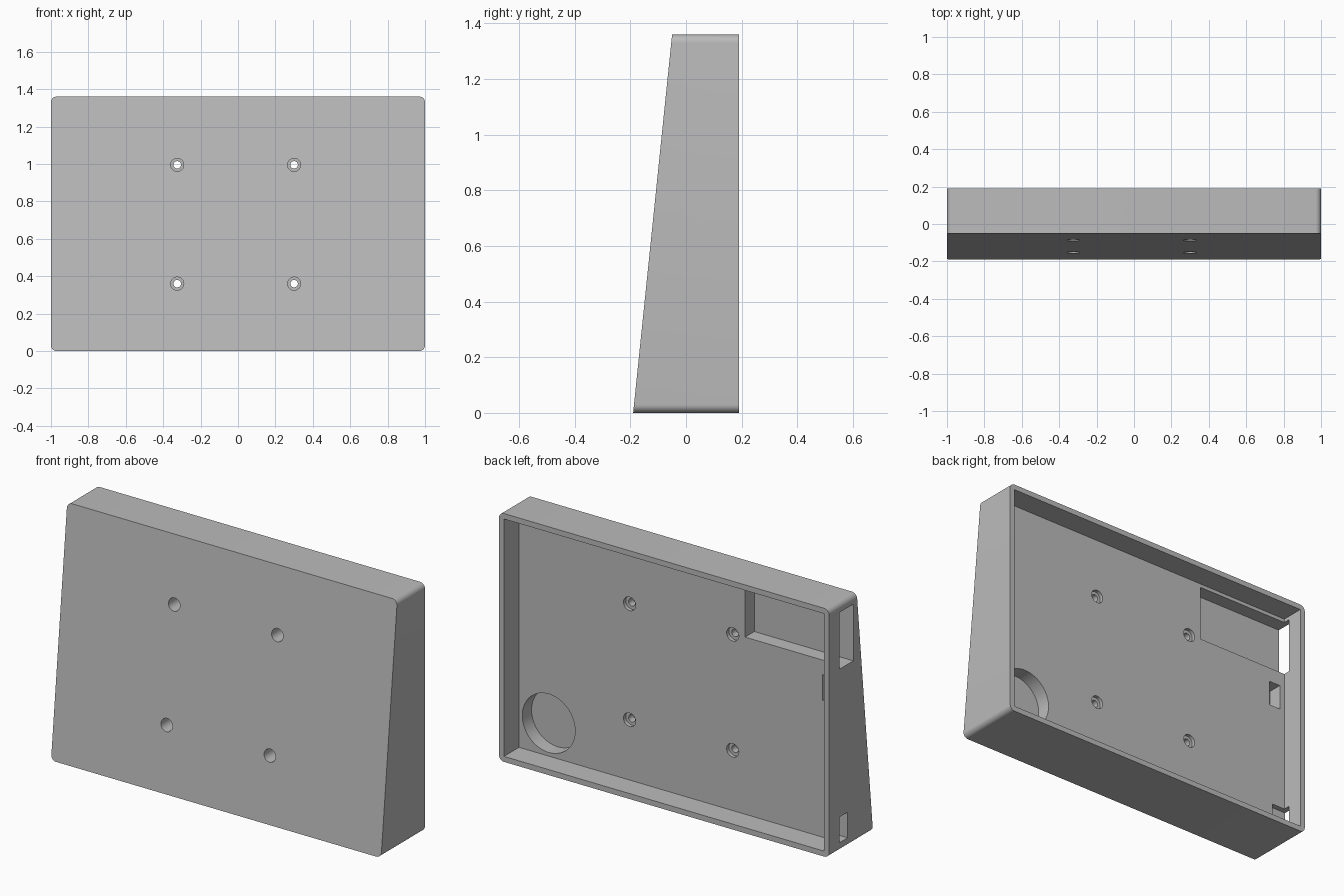
import bpy, bmesh, math
from mathutils import Matrix

if "Cube" in bpy.data.objects:
    bpy.data.objects.remove(bpy.data.objects["Cube"], do_unlink=True)

W, H, BACK, WALL, R = 1.0, 1.36, 0.19, 0.03, 0.03
FLOOR, POCKET = 0.06, -0.02

grey = bpy.data.materials.new("plain grey")
grey.use_nodes = True
grey.diffuse_color = (0.5, 0.5, 0.5, 1)
grey.node_tree.nodes["Principled BSDF"].inputs["Base Color"].default_value = (0.5, 0.5, 0.5, 1)


def make_object(name, bm):
    bmesh.ops.recalc_face_normals(bm, faces=bm.faces)
    mesh = bpy.data.meshes.new(name)
    bm.to_mesh(mesh)
    bm.free()
    mesh.materials.append(grey)
    ob = bpy.data.objects.new(name, mesh)
    bpy.context.collection.objects.link(ob)
    return ob


def box(name, x, y, z):
    bm = bmesh.new()
    bmesh.ops.create_cube(bm, size=1)
    for v in bm.verts:
        for i, (lo, hi) in enumerate((x, y, z)):
            v.co[i] = hi if v.co[i] > 0 else lo
    return make_object(name, bm)


def bore(name, x, z, r, y0, y1, sides=32):
    bm = bmesh.new()
    place = Matrix.Translation((x, (y0 + y1) / 2, z)) @ Matrix.Rotation(math.pi / 2, 4, "X")
    bmesh.ops.create_cone(bm, cap_ends=True, segments=sides, radius1=r, radius2=r,
                          depth=y1 - y0, matrix=place)
    return make_object(name, bm)


# Wedge body: rounded rectangle outline, upright back, sloping front
outline = []
for i, (cx, cz) in enumerate(((W - R, H - R), (R - W, H - R), (R - W, R), (W - R, R))):
    for k in range(9):
        a = (i + k / 8) * math.pi / 2
        outline.append((cx + R * math.cos(a), cz + R * math.sin(a)))
bm = bmesh.new()
front = [bm.verts.new((x, -BACK + 0.14 * z / H, z)) for x, z in outline]
back = [bm.verts.new((x, BACK, z)) for x, z in outline]
bm.faces.new(front)
bm.faces.new(back)
for i in range(len(outline)):
    j = (i + 1) % len(outline)
    bm.faces.new((front[i], front[j], back[j], back[i]))
body = make_object("wall_housing", bm)

# Back tray, corner pockets and openings through the side wall
cutters = [
    box("tray_cut", (WALL - W, W - WALL), (FLOOR, 0.3), (WALL, H - WALL)),
    box("large_side_window_cut", (-1.1, -0.4), (POCKET, 0.1), (1.0, 1.31)),
    box("small_side_window_cut", (-1.1, -0.89), (0.03, 0.1), (0.05, 0.19)),
    box("small_pocket_cut", (-0.94, -0.87), (POCKET, 0.1), (0.78, 0.92)),
    bore("round_pocket_cut", 0.79, 0.21, 0.16, POCKET, 0.1, 64),
]
# Screw holes, counterbored from both sides
for x in (-0.325, 0.3):
    for z in (0.36, 0.995):
        cutters += [bore("screw_head_cut", x, z, 0.035, -0.3, 0.0),
                    bore("screw_back_cut", x, z, 0.037, 0.04, 0.1),
                    bore("screw_shaft_cut", x, z, 0.02, -0.31, 0.11)]

bpy.ops.object.select_all(action="DESELECT")
bpy.context.view_layer.objects.active = body
body.select_set(True)
for cutter in cutters:
    mod = body.modifiers.new(cutter.name, "BOOLEAN")
    mod.operation = "DIFFERENCE"
    mod.solver = "EXACT"
    mod.object = cutter
    bpy.ops.object.modifier_apply(modifier=mod.name)
    bpy.data.objects.remove(cutter, do_unlink=True)

bpy.ops.object.shade_smooth_by_angle(angle=math.radians(30))
